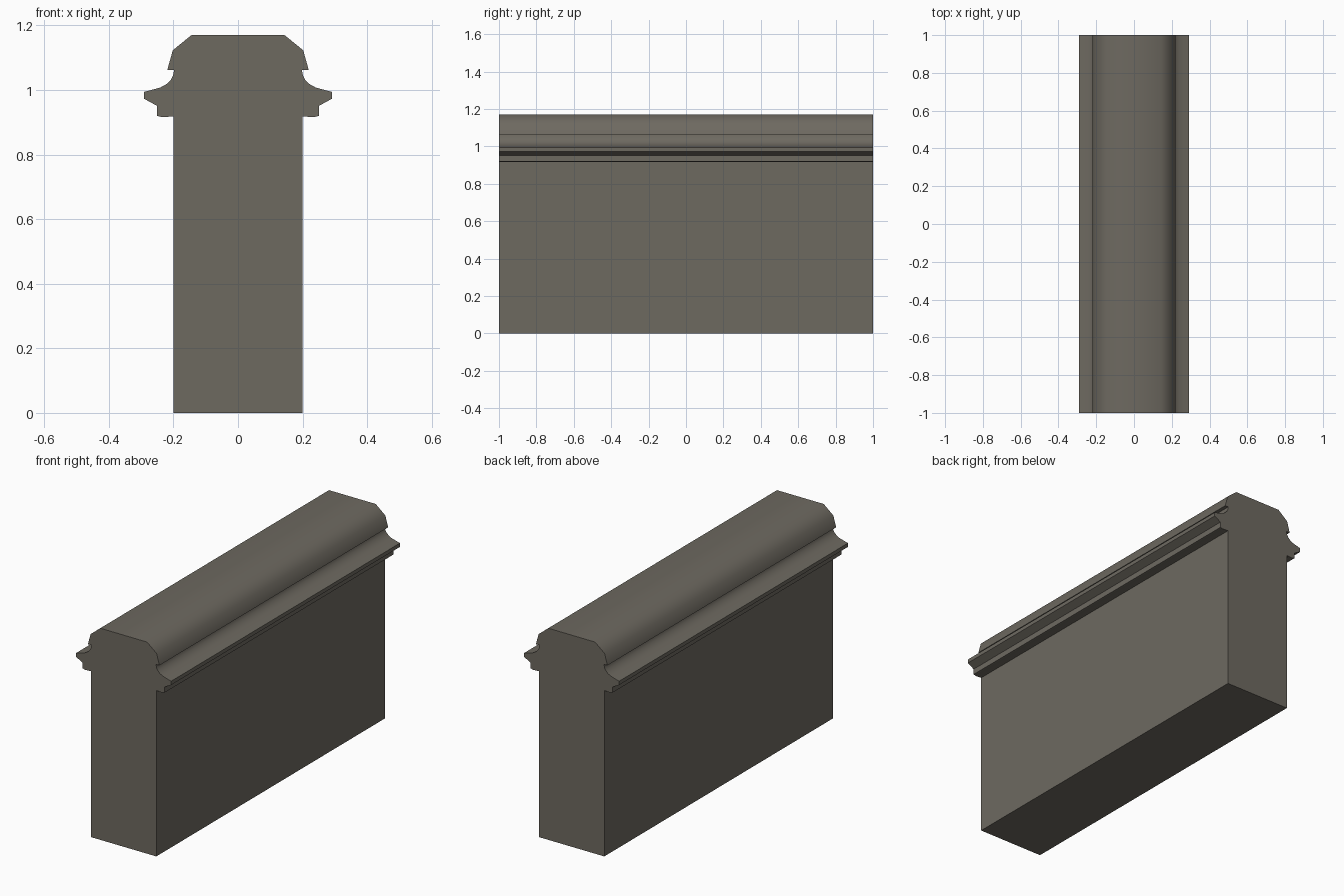
import bpy, bmesh, math

if "Cube" in bpy.data.objects:
    bpy.data.objects.remove(bpy.data.objects["Cube"])

stone = bpy.data.materials.new("warm grey stone")
stone.diffuse_color = (0.155, 0.142, 0.118, 1)
stone.use_nodes = True
stone.node_tree.nodes["Principled BSDF"].inputs["Base Color"].default_value = stone.diffuse_color

# Right half of the wall cross-section, bottom to top (x, z)
half = [
    (0.20, 0.0), (0.20, 0.918),                               # wall face
    (0.236, 0.916), (0.251, 0.92), (0.251, 0.951),            # lower fillet
    (0.291, 0.973), (0.291, 0.994),                           # ledge
    (0.265, 1.001), (0.24, 1.008), (0.222, 1.018),            # cove
    (0.208, 1.032), (0.201, 1.045), (0.198, 1.062),
    (0.219, 1.062), (0.202, 1.123), (0.143, 1.171),           # coping cap
]
profile = half + [(-x, z) for x, z in reversed(half)]

# Extrude the mirrored profile along the wall
bm = bmesh.new()
face = bm.faces.new([bm.verts.new((x, -1, z)) for x, z in profile])
res = bmesh.ops.extrude_face_region(bm, geom=[face], use_keep_orig=True)
bmesh.ops.translate(bm, vec=(0, 2, 0),
                    verts=[g for g in res["geom"] if isinstance(g, bmesh.types.BMVert)])
bmesh.ops.recalc_face_normals(bm, faces=bm.faces)
mesh = bpy.data.meshes.new("parapet_wall")
bm.to_mesh(mesh)
bm.free()
mesh.materials.append(stone)
wall = bpy.data.objects.new("parapet_wall", mesh)
bpy.context.collection.objects.link(wall)

# Smooth the moulding curves, keep arrises sharp
bpy.context.view_layer.objects.active = wall
wall.select_set(True)
bpy.ops.object.shade_smooth_by_angle(angle=math.radians(42))
